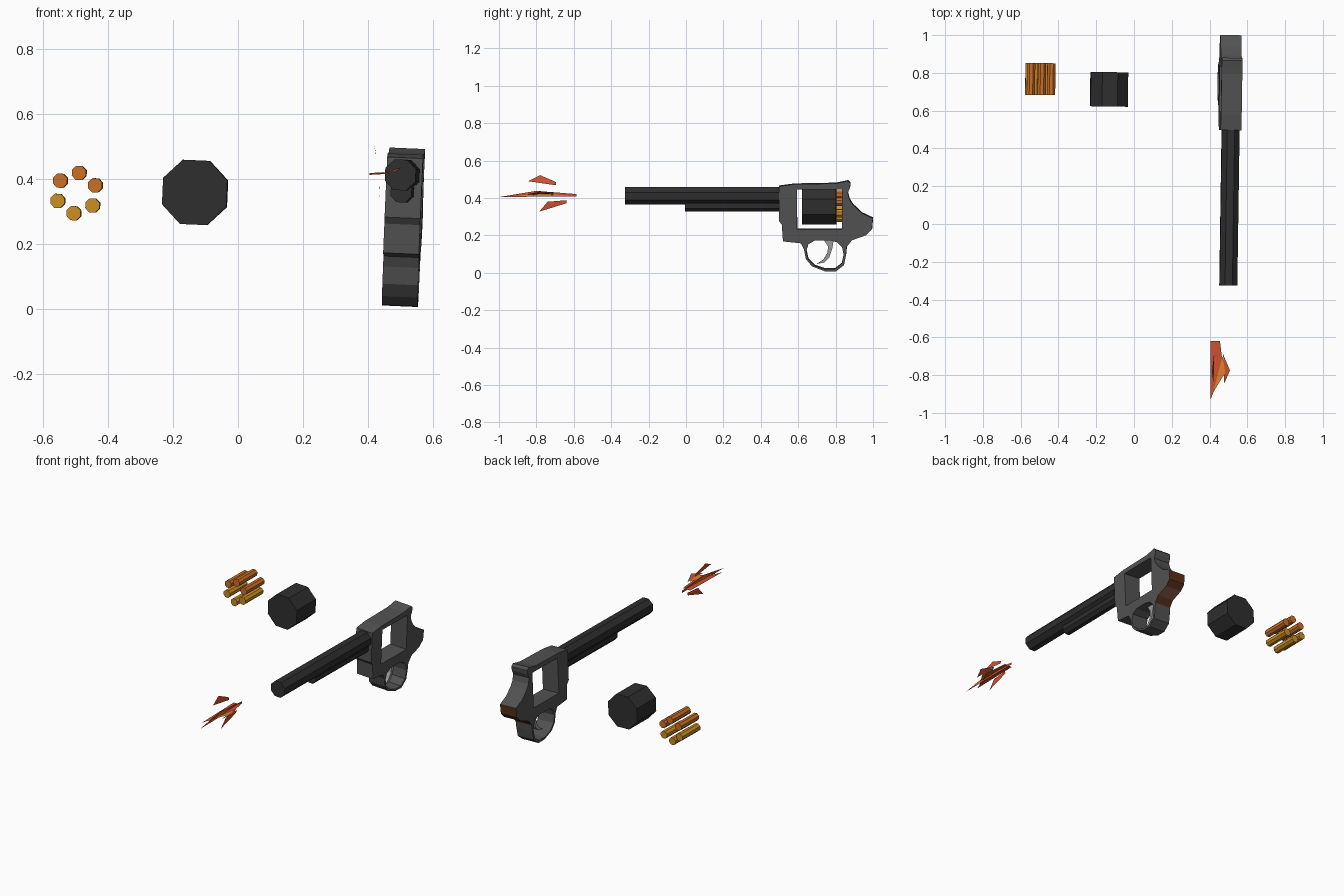
import bpy, bmesh, math
from mathutils import Matrix, Vector

if "Cube" in bpy.data.objects:
    bpy.data.objects.remove(bpy.data.objects["Cube"])


def material(name, rgb):
    m = bpy.data.materials.new(name)
    m.diffuse_color = (*rgb, 1)
    m.use_nodes = True
    m.node_tree.nodes["Principled BSDF"].inputs["Base Color"].default_value = m.diffuse_color
    return m


GREY = material("frame grey", (0.085, 0.085, 0.085))
BLACK = material("barrel black", (0.028, 0.028, 0.028))
SILVER = material("trigger silver", (0.33, 0.33, 0.33))
BROWN = material("dark brown", (0.10, 0.032, 0.010))
ROSE = material("rose brown", (0.30, 0.12, 0.095))
COPPER = material("copper", (0.60, 0.16, 0.018))
BRASS = material("brass", (0.61, 0.27, 0.018))
RED = material("flame red", (0.62, 0.08, 0.03))
ORANGE = material("flame orange", (0.75, 0.22, 0.026))

# Everything leans slightly: a small roll and a small yaw
LEAN = Matrix.Rotation(math.radians(-0.85), 4, 'Z') @ Matrix.Rotation(math.radians(2.5), 4, 'Y')


def lean(mesh, pivot):
    p = Vector(pivot)
    mesh.transform(Matrix.Translation(p) @ LEAN @ Matrix.Translation(-p))


def add(name, mesh, *mats):
    ob = bpy.data.objects.new(name, mesh)
    bpy.context.scene.collection.objects.link(ob)
    for m in mats:
        mesh.materials.append(m)
    return ob


def plate(name, loops, half, x):
    """Filled side profile (y, z) with holes, thickened along x."""
    cu = bpy.data.curves.new(name, 'CURVE')
    cu.dimensions, cu.fill_mode, cu.extrude = '2D', 'BOTH', half
    for pts in loops:
        s = cu.splines.new('POLY')
        s.points.add(len(pts) - 1)
        for p, (a, b) in zip(s.points, pts):
            p.co = (a, b, 0, 1)
        s.use_cyclic_u = True
    tmp = bpy.data.objects.new(name + " curve", cu)
    bpy.context.scene.collection.objects.link(tmp)
    dg = bpy.context.evaluated_depsgraph_get()
    mesh = bpy.data.meshes.new_from_object(tmp.evaluated_get(dg))
    bpy.data.objects.remove(tmp)
    mesh.materials.clear()
    # curve x -> y, curve y -> z, thickness -> x
    mesh.transform(Matrix(((0, 0, 1, x), (1, 0, 0, 0), (0, 1, 0, 0), (0, 0, 0, 1))))
    bm = bmesh.new()
    bm.from_mesh(mesh)
    bmesh.ops.remove_doubles(bm, verts=bm.verts, dist=1e-4)
    bmesh.ops.recalc_face_normals(bm, faces=bm.faces)
    for f in bm.faces:
        f.smooth = False
    bm.to_mesh(mesh)
    bm.free()
    return mesh


def rod(name, x, z, r, y0, y1, mat, pivot):
    """Eight-sided rod along y with flats on top and sides."""
    bm = bmesh.new()
    bmesh.ops.create_cone(bm, cap_ends=True, segments=8, radius1=r, radius2=r, depth=y1 - y0)
    turn = Matrix.Rotation(math.pi / 2, 4, 'X')
    a = 0 if abs(bm.verts[:][0].co.x * bm.verts[:][0].co.y) > 1e-6 else math.pi / 8
    bm.transform(Matrix.Translation((x, (y0 + y1) / 2, z)) @ turn @ Matrix.Rotation(a, 4, 'Z'))
    mesh = bpy.data.meshes.new(name)
    bm.to_mesh(mesh)
    bm.free()
    lean(mesh, pivot)
    return add(name, mesh, mat)


# Frame with drum window and trigger guard ring
PIVOT = (0.508, 0.75, 0.25)
outline = [(.497, .465), (.58, .476), (.797, .48), (.835, .487), (.866, .494), (.88, .48),
           (.877, .455), (.866, .43), (.875, .395), (.893, .367), (.94, .322), (1.0, .294),
           (.995, .235), (.963, .203), (.888, .176), (.86, .14), (.856, .10), (.845, .043),
           (.80, .008), (.743, .01), (.674, .037), (.642, .075), (.631, .128), (.615, .16),
           (.519, .17), (.513, .26), (.497, .28)]
window = [(.594, .449), (.834, .449), (.834, .235), (.594, .235)]
ring = [(.655, .155), (.644, .12), (.654, .075), (.69, .04), (.743, .022), (.795, .022),
        (.833, .052), (.843, .10), (.835, .14), (.81, .165), (.77, .176), (.69, .175)]
frame = plate("frame", [outline, window, ring], 0.055, PIVOT[0])
# Grip seat: outer rim faces low on the back
for f in frame.polygons:
    c, n = f.center, f.normal
    if abs(n.x) < 0.5 and c.y > 0.855 and 0.14 < c.z < 0.29 and (n.y > 0.2 or n.z < -0.5):
        f.material_index = 2 if n.z < -0.75 else 1
lean(frame, PIVOT)
add("frame", frame, GREY, BROWN, ROSE)

# Trigger
hook = [(.735, .18), (.79, .18), (.782, .13), (.765, .08), (.74, .055), (.70, .048),
        (.735, .072), (.755, .105), (.76, .14)]
trigger = plate("trigger", [hook], 0.012, PIVOT[0])
lean(trigger, PIVOT)
add("trigger", trigger, SILVER)

# Barrel and the rod beneath it
rod("barrel", 0.508, 0.412, 0.051, -0.325, 0.51, BLACK, PIVOT)
rod("ejector_rod", 0.508, 0.36, 0.035, -0.005, 0.515, BLACK, PIVOT)

# Detached drum
rod("drum", -0.132, 0.358, 0.107, 0.622, 0.804, BLACK, (-0.132, 0.71, 0.358))

# Six cartridges in a ring, copper above and brass below
CX, CZ = -0.496, 0.356
for i in range(6):
    a = math.radians(85 + 60 * i)
    dz = math.sin(a)
    rod(f"cartridge_{i + 1}", CX + 0.0625 * math.cos(a), CZ + 0.0625 * dz, 0.0235, 0.683, 0.852,
        COPPER if dz > 0 else BRASS, (CX, 0.767, CZ))


# Muzzle flame shards
def shard(name, pts, mat):
    mesh = bpy.data.meshes.new(name)
    mesh.from_pydata(pts, [], [range(len(pts))])
    add(name, mesh, mat)


shard("flame_flat", [(.405, -.93, .412), (.472, -.76, .416), (.455, -.62, .42), (.405, -.62, .418)], RED)
shard("flame_flat_core", [(.42, -.89, .416), (.487, -.78, .426), (.468, -.70, .424)], ORANGE)
shard("flame_wing", [(.478, -.845, .42), (.508, -.775, .436), (.472, -.69, .426)], RED)
shard("flame_upper", [(.421, -.845, .49), (.425, -.695, .468), (.423, -.695, .485), (.413, -.78, .522)], RED)
shard("flame_lower", [(.433, -.785, .327), (.436, -.64, .372), (.437, -.64, .388), (.436, -.74, .38)], RED)
shard("flame_long", [(.437, -.995, .406), (.437, -.585, .408), (.437, -.585, .421), (.437, -.80, .438)], RED)
for side in (-1, 1):
    x = .437 + side * .002
    shard("flame_long_core", [(x, -.90, .411), (x, -.62, .411), (x, -.79, .427)], ORANGE)
